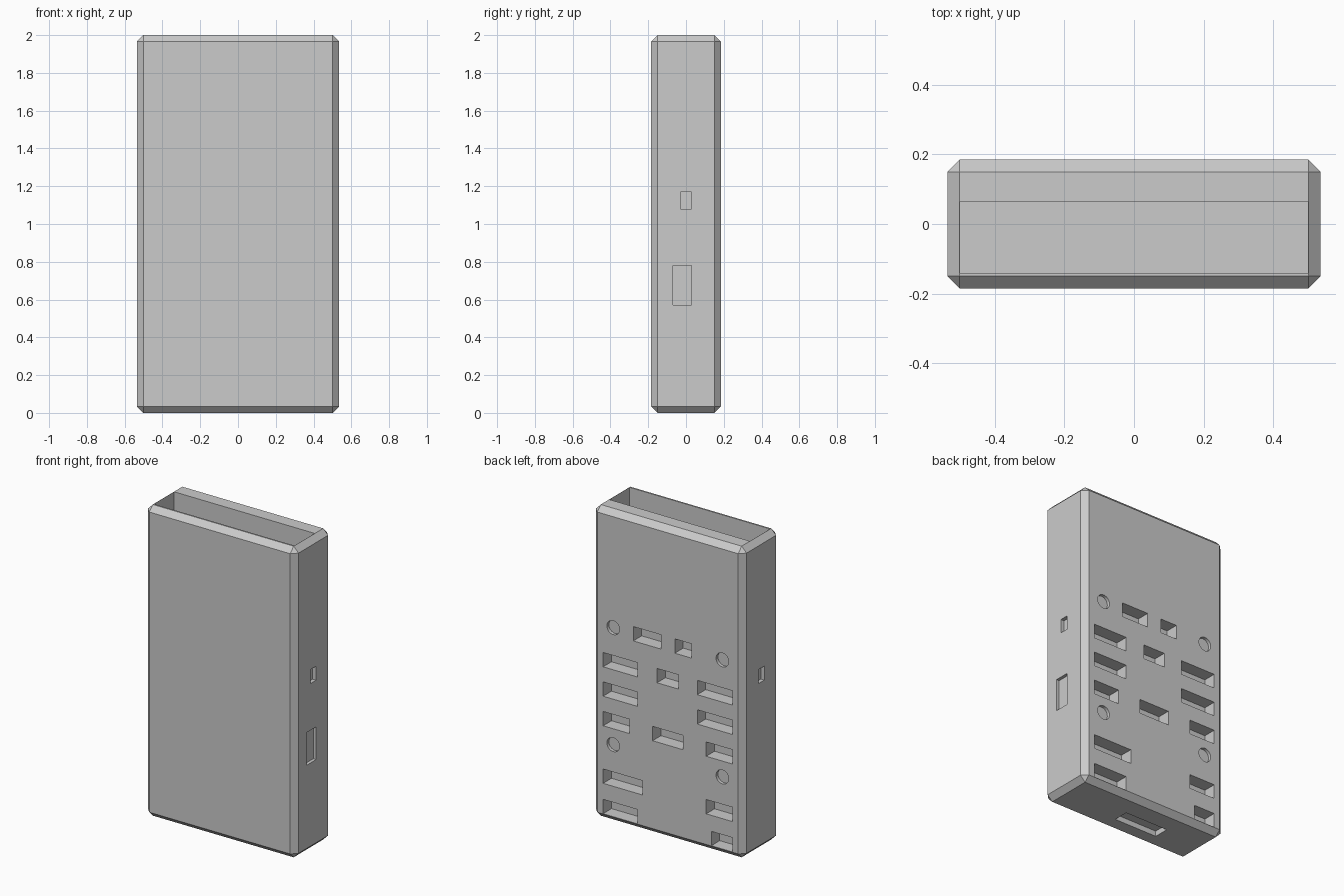
import bpy, bmesh
from mathutils import Matrix, Vector

cube = bpy.data.objects.get("Cube")
if cube:
    bpy.data.objects.remove(cube, do_unlink=True)

W, D, H, CHAMFER = 1.072, 0.37, 2.0, 0.035
EDGE = 0.01  # how far a cutter stands out of the surface

grey = bpy.data.materials.new("plain grey")
grey.use_nodes = True
colour = (0.6, 0.6, 0.6, 1)
grey.diffuse_color = colour
grey.node_tree.nodes["Principled BSDF"].inputs["Base Color"].default_value = colour


def add_box(bm, x, y, z):
    size = [b - a for a, b in (x, y, z)]
    mid = [(a + b) / 2 for a, b in (x, y, z)]
    matrix = Matrix.Translation(Vector(mid)) @ Matrix.Diagonal((*size, 1))
    return bmesh.ops.create_cube(bm, size=1, matrix=matrix)


def make_object(name, bm):
    mesh = bpy.data.meshes.new(name)
    bm.to_mesh(mesh)
    bm.free()
    mesh.materials.append(grey)
    obj = bpy.data.objects.new(name, mesh)
    bpy.context.collection.objects.link(obj)
    return obj


# Chamfered outer shell
bm = bmesh.new()
add_box(bm, (-W / 2, W / 2), (-D / 2, D / 2), (0, H))
bmesh.ops.bevel(bm, geom=bm.edges[:], offset=CHAMFER, segments=1, affect="EDGES")
case = make_object("case", bm)

bm = bmesh.new()

# Open compartment, entered from the top
add_box(bm, (-0.5, 0.5), (-0.14, 0.065), (0.06, H + 0.1))

# Rectangular pockets on the back: x start, x end, top height
pockets = [
    (0.05, 0.245, 1.297), (-0.17, -0.05, 1.297), (-0.077, 0.077, 1.073),
    (0.215, 0.46, 1.073), (-0.46, -0.21, 1.073),
    (0.215, 0.46, 0.884), (-0.46, -0.21, 0.884),
    (0.273, 0.46, 0.694), (-0.46, -0.273, 0.694), (-0.108, 0.108, 0.692),
    (0.18, 0.46, 0.324), (-0.46, -0.273, 0.324),
    (0.215, 0.46, 0.129), (-0.46, -0.31, 0.129),
]
for x0, x1, top in pockets:
    add_box(bm, (x0, x1), (D / 2 - 0.085, D / 2 + EDGE), (top - 0.092, top))

# Round screw recesses on the back
for x in (-0.388, 0.388):
    for z in (0.5, 1.252):
        matrix = Matrix.Translation((x, D / 2, z)) @ Matrix.Rotation(1.570796, 4, "X")
        bmesh.ops.create_cone(bm, cap_ends=True, segments=32, radius1=0.045,
                              radius2=0.045, depth=0.04, matrix=matrix)

# Small recess on both sides, tall one on a single side
for side in (-1, 1):
    x = sorted((side * (W / 2 - 0.025), side * (W / 2 + EDGE)))
    add_box(bm, x, (-0.03, 0.028), (1.08, 1.17))
add_box(bm, (W / 2 - 0.02, W / 2 + EDGE), (-0.07, 0.028), (0.57, 0.78))

# Slot under the base
add_box(bm, (-0.225, 0.085), (-0.07, 0.03), (-EDGE, 0.035))

cutter = make_object("recess_cutter", bm)
cutter.hide_render = True

# Cut everything out and discard the cutter
cut = case.modifiers.new("recesses", "BOOLEAN")
cut.operation, cut.solver, cut.object = "DIFFERENCE", "EXACT", cutter
bpy.context.view_layer.objects.active = case
bpy.ops.object.modifier_apply(modifier=cut.name)
bpy.data.objects.remove(cutter, do_unlink=True)
